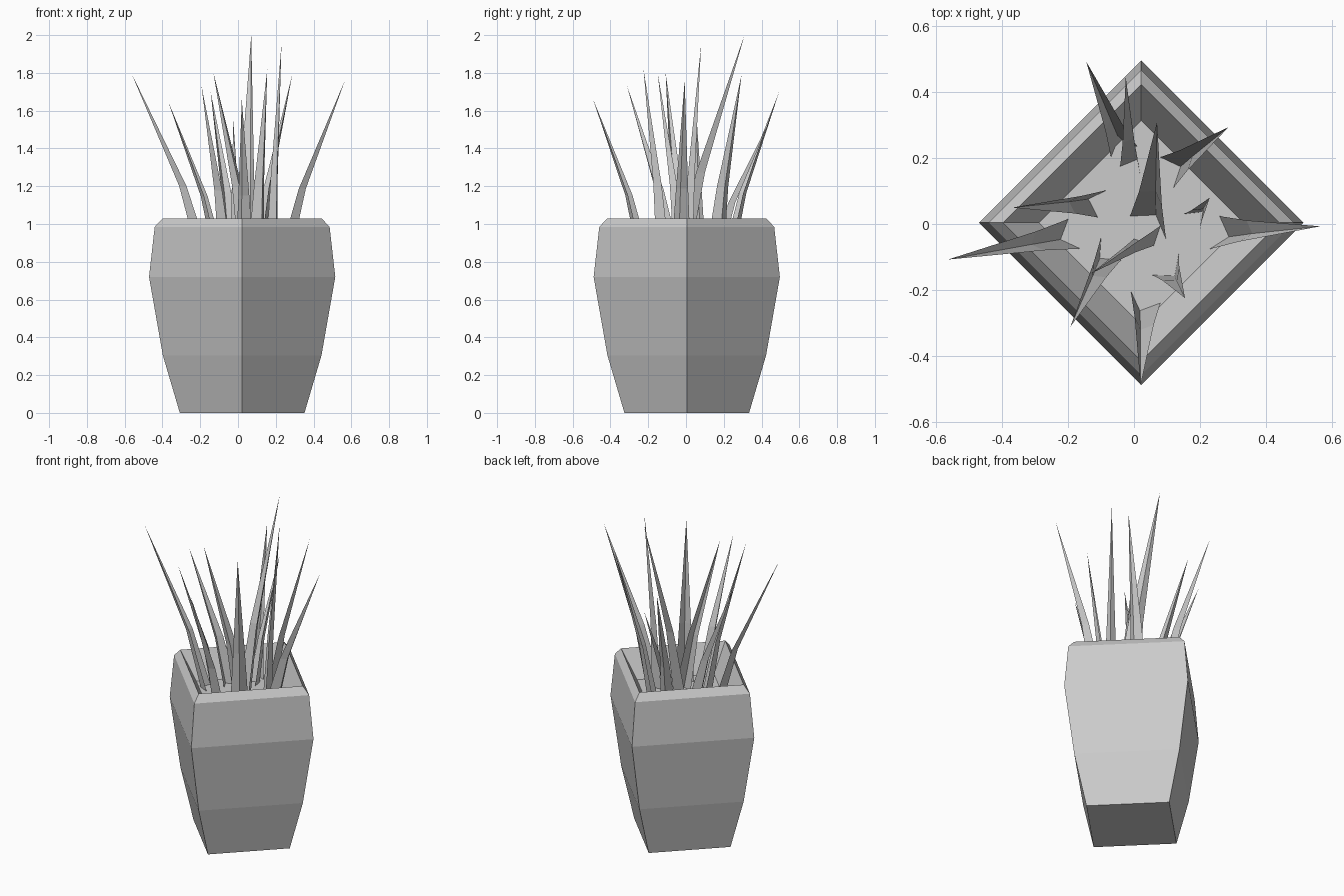
import bpy, bmesh
from math import cos, sin, pi
from mathutils import Vector

if "Cube" in bpy.data.objects:
    bpy.data.objects.remove(bpy.data.objects["Cube"])

CX, CY = 0.022, 0.004
SOIL_Z = 0.865


def make_object(name, bm):
    mesh = bpy.data.meshes.new(name)
    bm.to_mesh(mesh)
    bm.free()
    ob = bpy.data.objects.new(name, mesh)
    bpy.context.collection.objects.link(ob)
    return ob


def square(bm, r, z):
    return [bm.verts.new((CX + r * cos(i * pi / 2), CY + r * sin(i * pi / 2), z))
            for i in range(4)]


# Four-sided pot: outer profile up to the rim, then inner wall down to the soil
bm = bmesh.new()
profile = [(0.33, 0), (0.42, 0.305), (0.493, 0.72), (0.463, 0.985),
           (0.42, 1.03), (0.31, SOIL_Z)]
rings = [square(bm, r, z) for r, z in profile]
bm.faces.new(rings[0][::-1])
for a, b in zip(rings, rings[1:]):
    for i in range(4):
        j = (i + 1) % 4
        bm.faces.new((a[i], a[j], b[j], b[i]))
make_object("pot", bm)

# Soil surface
bm = bmesh.new()
bm.faces.new(square(bm, 0.31, SOIL_Z))
make_object("soil", bm)


# Folded leaf: V-shaped base, slight bend part way up, pointed tip
def leaf(name, tip, left, right):
    tip = Vector(tip)
    a, b = Vector((*left, SOIL_Z)), Vector((*right, SOIL_Z))
    mid = (a + b) / 2
    side = (b - a).normalized()
    out = Vector((-side.y, side.x, 0))
    if out.dot(tip - mid) < 0:
        out = -out
    low = [a, mid + out * 0.045, b]
    lean = tip - mid
    bend = mid + Vector((lean.x * 0.27, lean.y * 0.27, lean.z * 0.36))
    high = [bend + (p - mid) * 0.64 for p in low]
    bm = bmesh.new()
    lo = [bm.verts.new(p) for p in low]
    hi = [bm.verts.new(p) for p in high]
    top = bm.verts.new(tip)
    for i in range(2):
        bm.faces.new((lo[i], lo[i + 1], hi[i + 1], hi[i]))
        bm.faces.new((hi[i], hi[i + 1], top))
    make_object(name, bm)


# Tip position and the two base corners of every leaf
leaves = [
    ((-0.145, 0.493, 1.70), (-0.07, 0.203), (0.01, 0.235)),
    ((-0.025, 0.445, 1.55), (-0.042, 0.175), (0.02, 0.14)),
    ((0.07, 0.31, 2.00), (-0.012, 0.024), (0.097, -0.045)),
    ((0.287, 0.294, 1.79), (0.08, 0.203), (0.12, 0.11)),
    ((0.23, 0.08, 1.95), (0.15, 0.03), (0.20, -0.02)),
    ((0.566, -0.007, 1.76), (0.26, 0.024), (0.23, -0.076)),
    ((0.155, -0.225, 1.82), (0.055, -0.155), (0.136, -0.09)),
    ((0.02, -0.492, 1.66), (-0.01, -0.203), (0.08, -0.24)),
    ((-0.193, -0.312, 1.73), (-0.10, -0.04), (-0.04, -0.11)),
    ((-0.13, -0.15, 1.80), (0.0, -0.045), (0.08, -0.006)),
    ((-0.565, -0.108, 1.80), (-0.20, 0.015), (-0.163, -0.075)),
    ((-0.37, 0.05, 1.65), (-0.082, 0.103), (-0.11, 0.02)),
]
for n, data in enumerate(leaves, 1):
    leaf(f"leaf_{n}", *data)
